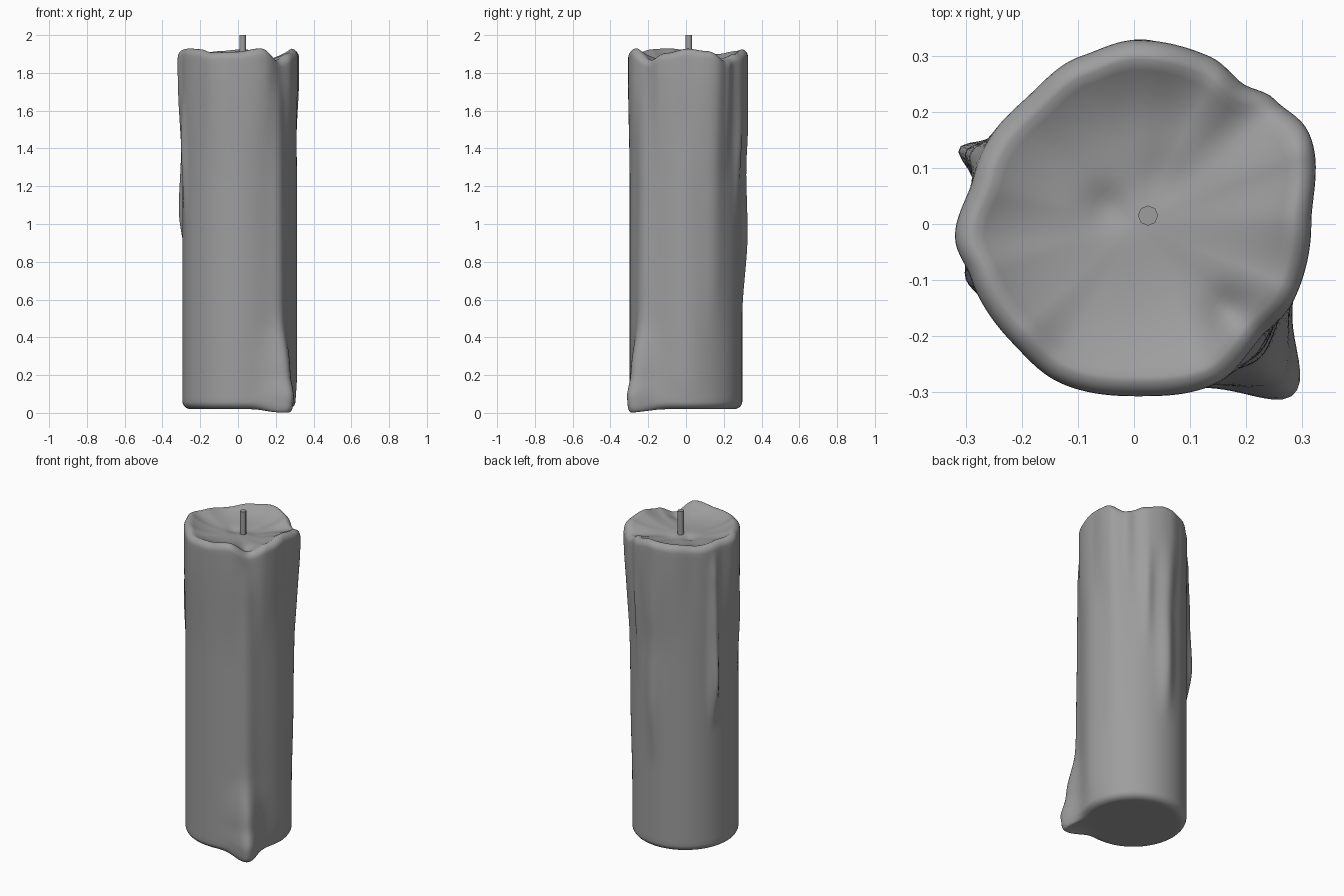
import bpy, bmesh, math
from math import cos, sin, pi, radians, exp

if "Cube" in bpy.data.objects:
    bpy.data.objects.remove(bpy.data.objects["Cube"])

def ease(t):
    t = max(0.0, min(1.0, t))
    return t * t * (3 - 2 * t)

def interp(pts, x):
    if x <= pts[0][0]:
        return pts[0][1]
    for (a, va), (b, vb) in zip(pts, pts[1:]):
        if x <= b:
            return va + (vb - va) * ease((x - a) / (b - a))
    return pts[-1][1]

def around(pts, deg):
    full = [(pts[-1][0] - 360, pts[-1][1])] + pts + [(pts[0][0] + 360, pts[0][1])]
    return interp(full, deg % 360)

def angdist(a, b):
    return (a - b + 180) % 360 - 180

# Outline of the melted rim: (angle, radius)
RIM_R = [(0, .312), (29, .348), (42, .332), (53, .314), (66, .326), (90, .328), (108, .315),
         (132, .298), (150, .303), (165, .302), (185, .324), (198, .310), (224, .306),
         (243, .314), (270, .307), (297, .318), (318, .300), (333, .312), (346, .312)]
# Height of the rim: (angle, z)
RIM_Z = [(2, 1.928), (22, 1.915), (42, 1.865), (62, 1.9), (85, 1.925), (112, 1.915), (140, 1.90),
         (170, 1.915), (200, 1.93), (222, 1.925), (240, 1.908), (268, 1.912),
         (294, 1.93), (317, 1.868), (338, 1.905)]
# Wax runs: angle, half width in degrees, (z, thickness)
RUNS = [
    (312, 17, [(0, .05), (.08, .066), (.2, .05), (.5, .014), (1.2, .008), (1.8, 0)]),
    (313, 9, [(0, .038), (.08, .05), (.24, .034), (.6, .014), (1.6, .012), (1.85, .0)]),
    (157, 5, [(.75, 0), (1.08, .046), (1.4, .032), (1.7, .02), (1.9, 0)]),
    (88, 9, [(.5, 0), (.95, .028), (1.4, .018), (1.8, 0)]),
    (29, 12, [(.3, 0), (.8, .01), (1.3, .016), (1.7, 0)]),
    (198, 6, [(.9, 0), (1.4, .018), (1.75, 0)]),
    (65, 6, [(.9, 0), (1.4, .014), (1.75, 0)]),
    (0, 18, [(0, 0), (.2, .01), (1.2, .01), (1.6, 0)]),
]
BASE_R, BASE_Z, CX = .298, .02, .004

def side_radius(deg, z):
    w = ease((z - 1.2) / .6)
    r = BASE_R * (1 - w) + around(RIM_R, deg) * w
    for az, width, prof in RUNS:
        r += interp(prof, z) * exp(-(angdist(deg, az) / width) ** 2)
    return r

# Dents in the melted pool: x, y, size, depth
DENTS = [(-.05, .03, .04, .016), (.04, .08, .05, .012), (.17, -.16, .04, .025), (.02, .2, .1, .01)]

def pool_z(x, y, s, h):
    z = 1.86 + (h - 1.86) * s ** 3
    for dx, dy, size, depth in DENTS:
        z -= depth * (1 - s ** 6) * exp(-((x - dx) ** 2 + (y - dy) ** 2) / size ** 2)
    return z

N, SIDE, EDGE, POOL = 180, 70, 6, 16
bm = bmesh.new()
rings = []

def add_ring(fn):
    ring = []
    for i in range(N):
        deg = 360 * i / N
        r, z = fn(deg)
        a = radians(deg)
        ring.append(bm.verts.new((CX + r * cos(a), r * sin(a), z)))
    rings.append(ring)

# Rounded bottom edge, dipping under the big run
def foot(deg, t):
    z = BASE_Z + .04 * (1 - cos(t * pi / 2))
    z -= .025 * exp(-(angdist(deg, 310) / 15) ** 2) * sin(pi * (.15 + .85 * t))
    return side_radius(deg, .06) - .045 * (1 - sin(t * pi / 2)), z

add_ring(lambda d: (.235, BASE_Z))
for k in range(EDGE):
    add_ring(lambda d: foot(d, k / EDGE))
# Side wall
for k in range(SIDE + 1):
    def wall(d):
        z = .06 + (around(RIM_Z, d) - .04 - .06) * k / SIDE
        return side_radius(d, z), z
    add_ring(wall)
# Rounded rim
for k in range(1, EDGE + 1):
    def lip(d):
        t = k / EDGE * pi / 2
        h = around(RIM_Z, d)
        return side_radius(d, h - .04) - .035 * (1 - cos(t)), h - .04 + .04 * sin(t)
    add_ring(lip)
# Sunken pool
for k in range(1, POOL):
    def pool(d):
        s = 1 - k / POOL
        h = around(RIM_Z, d)
        r = (side_radius(d, h - .04) - .035) * s
        return r, pool_z(r * cos(radians(d)), r * sin(radians(d)), s, h)
    add_ring(pool)

for lo, hi in zip(rings, rings[1:]):
    for i in range(N):
        j = (i + 1) % N
        bm.faces.new((lo[i], lo[j], hi[j], hi[i]))
bm.faces.new(rings[0][::-1])
mid = bm.verts.new((CX, 0, pool_z(0, 0, 0, 1.9)))
for i in range(N):
    bm.faces.new((rings[-1][i], rings[-1][(i + 1) % N], mid))
bmesh.ops.recalc_face_normals(bm, faces=bm.faces)
for f in bm.faces:
    f.smooth = True
mesh = bpy.data.meshes.new("candle_body")
bm.to_mesh(mesh)
bm.free()
body = bpy.data.objects.new("candle_body", mesh)
bpy.context.collection.objects.link(body)

# Wick
bpy.ops.mesh.primitive_cylinder_add(vertices=8, radius=.018, depth=.22, location=(.025, .015, 1.89))
wick = bpy.context.object
wick.name = "wick"
bpy.ops.object.shade_smooth_by_angle(angle=radians(50))

# Dark grey wax
wax = bpy.data.materials.new("wax")
wax.diffuse_color = (.34, .34, .34, 1)
wax.use_nodes = True
wax.node_tree.nodes["Principled BSDF"].inputs["Base Color"].default_value = wax.diffuse_color
for ob in (body, wick):
    ob.data.materials.append(wax)
